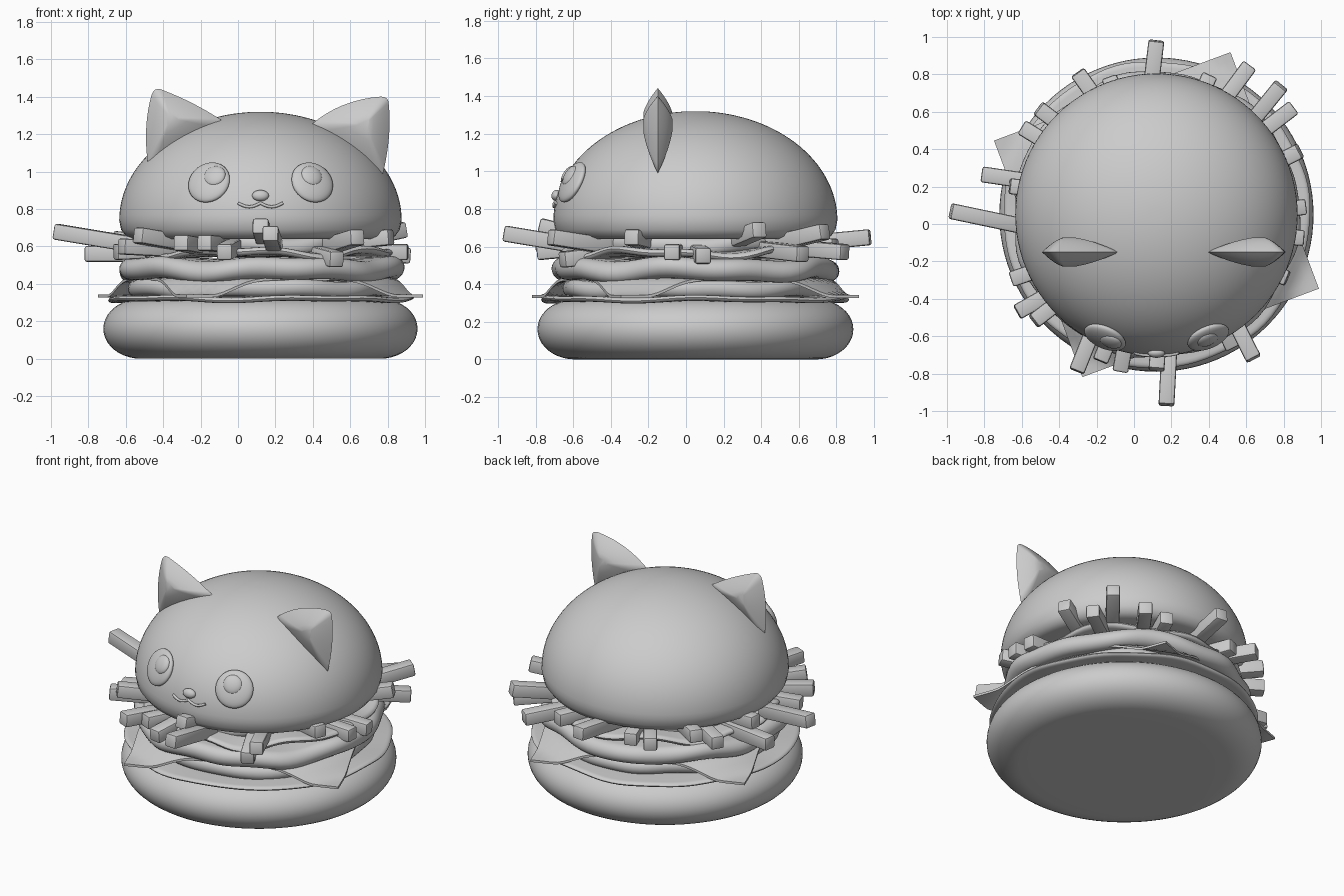
import bpy, bmesh, math, random
from mathutils import Vector, Matrix

random.seed(4)
cube = bpy.data.objects.get("Cube")
if cube:
    bpy.data.objects.remove(cube)

CX, CY = 0.12, 0.05                  # axis of the burger
DOME = Vector((0.755, 0.76, 0.58))   # half sizes of the top bun dome
DOME_Z = 0.74

grey = bpy.data.materials.new("plain grey")
grey.use_nodes = True
grey.diffuse_color = (0.6, 0.6, 0.6, 1)
grey.node_tree.nodes["Principled BSDF"].inputs["Base Color"].default_value = (0.6, 0.6, 0.6, 1)


def finish(name, bm, angle=40):
    bmesh.ops.recalc_face_normals(bm, faces=bm.faces)
    mesh = bpy.data.meshes.new(name)
    bm.to_mesh(mesh)
    bm.free()
    mesh.materials.append(grey)
    ob = bpy.data.objects.new(name, mesh)
    bpy.context.collection.objects.link(ob)
    bpy.ops.object.select_all(action='DESELECT')
    ob.select_set(True)
    bpy.context.view_layer.objects.active = ob
    bpy.ops.object.shade_smooth_by_angle(angle=math.radians(angle))
    return ob


def lathe(name, profile, wave=0.0, phase=0.0, steps=96):
    """Spin a (radius, z) profile; wave ripples the rim."""
    bm = bmesh.new()
    rim = max(r for r, z in profile)
    rings = []
    for r, z in profile:
        ring = []
        for i in range(steps):
            a = math.tau * i / steps
            k = wave * (r / rim) ** 4
            up = math.sin(5 * a + phase) + 0.7 * math.sin(9 * a + 2 * phase)
            out = math.sin(7 * a + phase) + 0.6 * math.sin(12 * a - phase)
            rr = r + k * out * 0.7
            ring.append(bm.verts.new((CX + rr * math.cos(a), CY + rr * math.sin(a), z + k * up)))
        rings.append(ring)
    for lo, hi in zip(rings, rings[1:]):
        for i in range(steps):
            j = (i + 1) % steps
            bm.faces.new((lo[i], lo[j], hi[j], hi[i]))
    bm.faces.new(rings[0])
    bm.faces.new(rings[-1])
    return finish(name, bm)


def rounded(radius, z0, z1, edge, n=12):
    """Disc profile with a rounded rim."""
    mid, half = (z0 + z1) / 2, (z1 - z0) / 2
    arc = [(radius - edge + edge * math.cos(t), mid + half * math.sin(t))
           for t in (math.pi * (i / n - 0.5) for i in range(n + 1))]
    return [(0.1, z0), (radius * 0.6, z0)] + arc + [(radius * 0.6, z1), (0.1, z1)]


# Buns
lathe("bottom_bun", rounded(0.84, 0, 0.32, 0.2, 20))
under = [(0.1, 0.66), (0.5, 0.65), (0.68, 0.64), (0.72, 0.655), (0.745, 0.69)]
dome = [(DOME.x * math.cos(t), DOME_Z + DOME.z * math.sin(t))
        for t in (math.pi / 2 * i / 32 for i in range(32))]
lathe("top_bun", under + dome)

# Fillings between the buns
lathe("lower_lettuce", rounded(0.82, 0.305, 0.335, 0.03, 6), 0.006, 1)
lathe("lower_patty", rounded(0.71, 0.33, 0.42, 0.04), 0.008, 3)
lathe("upper_patty", rounded(0.765, 0.42, 0.535, 0.06), 0.013, 2)
lathe("upper_lettuce", rounded(0.72, 0.545, 0.585, 0.03, 6), 0.018, 4)
lathe("fry_bed", rounded(0.6, 0.56, 0.655, 0.04), 0.01, 5)

# Cheese slice with its corners draped down
bm = bmesh.new()
bmesh.ops.create_grid(bm, x_segments=32, y_segments=32, size=0.675)
top = bm.faces[:]
bottom = bmesh.ops.extrude_face_region(bm, geom=top)
for v in [g for g in bottom["geom"] if isinstance(g, bmesh.types.BMVert)]:
    v.co.z -= 0.015
for v in bm.verts:
    t = min(max((v.co.xy.length - 0.7) / 0.16, 0), 1)
    v.co.z += 0.432 - 0.09 * t * t * (3 - 2 * t)
bm.transform(Matrix.Translation((CX, CY, 0)) @ Matrix.Rotation(math.radians(20.5), 4, 'Z'))
finish("cheese_slice", bm)

# Fries: angle, reach, height of the outer end, rise along the length
FRIES = [
    (179, 1.1, .68, .07), (167, .96, .56, 0), (169, .8, .64, .03),
    (147, .86, .6, 0), (138, .85, .66, .05), (119, .87, .62, .02),
    (109, .78, .6, 0), (90, .93, .65, .04), (69, .8, .6, 0),
    (58, .94, .57, -.03), (46, .96, .68, .08), (38, .93, .56, -.03),
    (24, .84, .69, .08), (3, .8, .55, -.03), (-9, .8, .57, 0),
    (-26, .78, .65, .04), (-56, .93, .65, .06), (-60, .82, .53, -.05),
    (-87, 1.02, .67, .07), (-90, .83, .71, .1), (-117, .94, .62, .03),
    (-103, .86, .57, -.04), (-111, .84, .62, .02), (-139, .87, .66, .06),
    (-145, .91, .6, .02), (-156, .85, .57, -.02)]
for i, (deg, reach, height, rise) in enumerate(FRIES):
    a = math.radians(deg)
    b = a + (0.12 if i == 0 else random.uniform(-0.12, 0.12))
    end = Vector((CX + reach * math.cos(a), CY + reach * math.sin(a), height))
    start = Vector((CX + (reach - 0.42) * math.cos(b), CY + (reach - 0.42) * math.sin(b), height - rise))
    axis = end - start
    bm = bmesh.new()
    bmesh.ops.create_cube(bm, size=1)
    bm.transform(Matrix.Diagonal((0.085, 0.085, axis.length, 1)))
    bmesh.ops.bevel(bm, geom=bm.edges[:], offset=0.012, segments=2, affect='EDGES', profile=0.5)
    bm.transform(Matrix.Translation((start + end) / 2) @ axis.to_track_quat('Z', 'Y').to_matrix().to_4x4())
    finish(f"fry_{i + 1}", bm)


def on_dome(x, z):
    """Point and normal on the front of the top bun."""
    dx, dz = (x - CX) / DOME.x, (z - DOME_Z) / DOME.z
    dy = -math.sqrt(1 - dx * dx - dz * dz)
    point = Vector((x, CY + dy * DOME.y, z))
    return point, Vector((dx / DOME.x, dy / DOME.y, dz / DOME.z)).normalized()


def button(name, x, z, size, lift=0.0):
    """Flattened ball resting on the face."""
    point, normal = on_dome(x, z)
    bm = bmesh.new()
    bmesh.ops.create_uvsphere(bm, u_segments=32, v_segments=16, radius=1)
    bm.transform(Matrix.Translation(point + normal * lift)
                 @ normal.to_track_quat('Z', 'Y').to_matrix().to_4x4()
                 @ Matrix.Diagonal((*size, 1)))
    finish(name, bm)


# Face
for side, x, pupil_x in (("right", -0.155, -0.118), ("left", 0.397, 0.385)):
    button(side + "_eye", x, 0.942, (0.118, 0.118, 0.035))
    button(side + "_pupil", pupil_x, 0.965, (0.06, 0.06, 0.025), 0.022)
button("nose", CX, 0.872, (0.045, 0.03, 0.025))

curve = bpy.data.curves.new("mouth", 'CURVE')
curve.dimensions = '3D'
curve.bevel_depth = 0.008
curve.use_fill_caps = True
spline = curve.splines.new('POLY')
spline.points.add(32)
for i, p in enumerate(spline.points):
    s = i / 16 - 1
    p.co = (*on_dome(CX + 0.12 * s, 0.832 - 0.02 * math.sin(math.pi * abs(s)))[0], 1)
curve.materials.append(grey)
mouth = bpy.data.objects.new("mouth", curve)
bpy.context.collection.objects.link(mouth)


def bezier(p, q, r, n=10):
    return [p * (1 - t) ** 2 + q * 2 * t * (1 - t) + r * t * t for t in (i / n for i in range(n))]


def ear(name, corners):
    """Cushion shaped ear: nested outlines that swell toward the middle."""
    pts = [Vector(c) for c in corners]
    outline = []
    for i in range(0, len(pts), 2):
        outline += bezier(pts[i], pts[i + 1], pts[(i + 2) % len(pts)])
    mid = sum(outline, Vector((0, 0))) / len(outline)
    bm = bmesh.new()
    for sign in (-1, 1):
        rings = []
        for k in range(9):
            s = math.cos(math.pi / 2 * k / 9)
            depth = sign * 0.082 * (1 - s ** 1.6)
            rings.append([bm.verts.new((c.x, -0.15 + depth, c.y))
                          for c in (mid + (p - mid) * s for p in outline)])
        for lo, hi in zip(rings, rings[1:]):
            for i in range(len(lo)):
                j = (i + 1) % len(lo)
                bm.faces.new((lo[i], lo[j], hi[j], hi[i]))
        bm.faces.new(rings[-1])
    bmesh.ops.remove_doubles(bm, verts=bm.verts, dist=0.0005)
    finish(name, bm, 60)


# Ears: alternate outline corners and edge handles, as (x, z)
ear("right_ear", [(-.48, 1.03), (-.51, 1.23), (-.465, 1.4), (-.45, 1.46), (-.4, 1.435),
                  (-.23, 1.37), (-.08, 1.27), (-.28, 1.1)])
ear("left_ear", [(.775, .99), (.825, 1.2), (.805, 1.37), (.8, 1.405), (.75, 1.4),
                 (.54, 1.38), (.39, 1.25), (.56, 1.05)])
